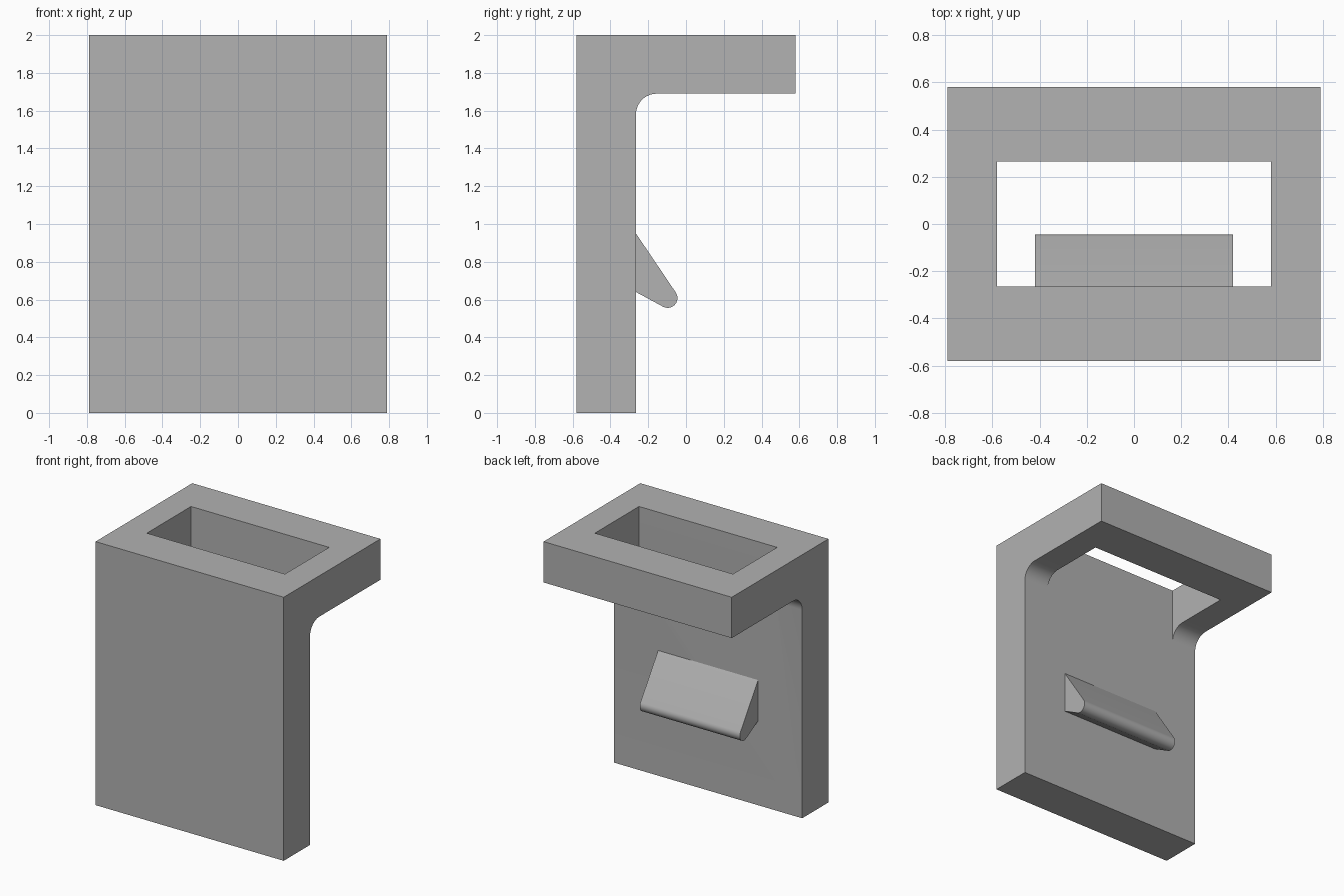
import bpy, bmesh
from math import radians, cos, sin

cube = bpy.data.objects.get("Cube")
if cube:
    bpy.data.objects.remove(cube, do_unlink=True)

HALF_W, HALF_D, HEIGHT = 0.79, 0.58, 2.0
WALL = -0.265          # inner face of the upright plate
SHELF = 1.69           # underside of the top frame
FILLET = 0.11

grey = bpy.data.materials.new("plain_grey")
grey.use_nodes = True
colour = (0.445, 0.445, 0.445, 1)
grey.diffuse_color = colour
grey.node_tree.nodes["Principled BSDF"].inputs["Base Color"].default_value = colour


def arc(cy, cz, r, start, end, steps=12):
    angles = [radians(start + (end - start) * i / steps) for i in range(steps + 1)]
    return [(cy + r * cos(a), cz + r * sin(a)) for a in angles]


def extrude_profile(name, points, half_width):
    """Extrude a side (y, z) profile symmetrically along x."""
    bm = bmesh.new()
    face = bm.faces.new([bm.verts.new((-half_width, y, z)) for y, z in points])
    new = bmesh.ops.extrude_face_region(bm, geom=[face])["geom"]
    bmesh.ops.translate(bm, vec=(2 * half_width, 0, 0),
                        verts=[g for g in new if isinstance(g, bmesh.types.BMVert)])
    bmesh.ops.recalc_face_normals(bm, faces=bm.faces)
    mesh = bpy.data.meshes.new(name)
    bm.to_mesh(mesh)
    bm.free()
    mesh.materials.append(grey)
    obj = bpy.data.objects.new(name, mesh)
    bpy.context.collection.objects.link(obj)
    return obj


def smooth(obj):
    bpy.ops.object.select_all(action='DESELECT')
    obj.select_set(True)
    bpy.context.view_layer.objects.active = obj
    bpy.ops.object.shade_smooth_by_angle(angle=radians(25))


# Upright plate and top frame with a filleted inner corner
outline = [(-HALF_D, 0), (-HALF_D, HEIGHT), (HALF_D, HEIGHT), (HALF_D, SHELF)]
outline += arc(WALL + FILLET, SHELF - FILLET, FILLET, 90, 180)
outline += [(WALL, 0)]
bracket = extrude_profile("bracket_body", outline, HALF_W)

# Rectangular opening through the top frame, flush with the plate
opening = extrude_profile("opening_cutter", [
    (WALL, 1.5), (WALL, 2.2), (-WALL, 2.2), (-WALL, 1.5)], 0.58)
cut = bracket.modifiers.new("opening", 'BOOLEAN')
cut.operation, cut.solver, cut.object = 'DIFFERENCE', 'EXACT', opening
bpy.ops.object.select_all(action='DESELECT')
bracket.select_set(True)
bpy.context.view_layer.objects.active = bracket
bpy.ops.object.modifier_apply(modifier=cut.name)
bpy.data.objects.remove(opening, do_unlink=True)
smooth(bracket)

# Sloping round-tipped catch on the inner face
catch = [(WALL - 0.02, 0.64), (WALL - 0.02, 0.95), (WALL, 0.95)]
catch += arc(-0.097, 0.608, 0.052, 34, -117) + [(WALL, 0.64)]
smooth(extrude_profile("catch", catch, 0.42))
